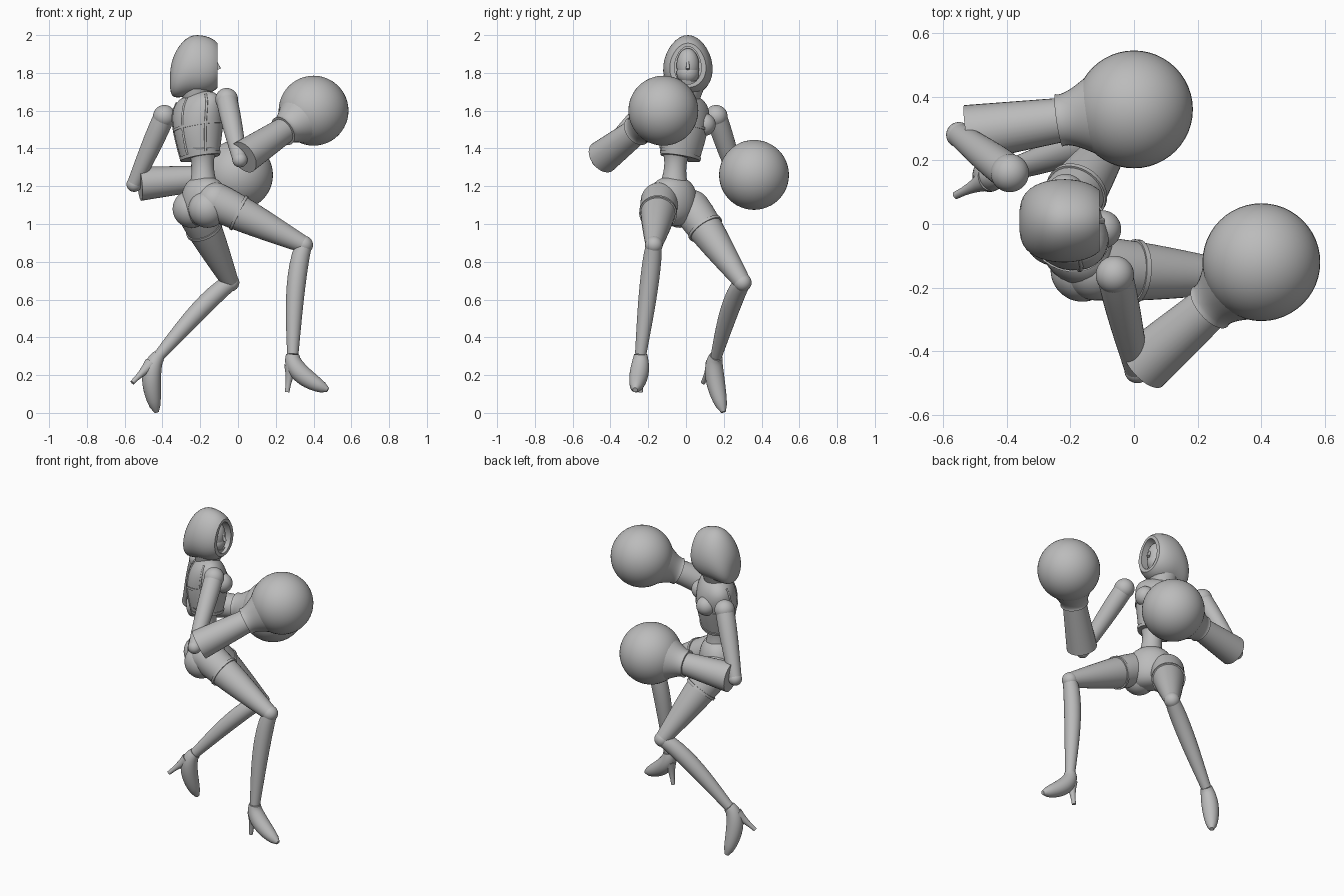
import bpy, bmesh
from math import sin, cos, pi, radians
from mathutils import Vector

if "Cube" in bpy.data.objects:
    bpy.data.objects.remove(bpy.data.objects["Cube"])

grey = bpy.data.materials.new("plain grey")
grey.use_nodes = True
grey.diffuse_color = (.5, .5, .5, 1)
grey.node_tree.nodes["Principled BSDF"].inputs["Base Color"].default_value = grey.diffuse_color

LEFTWARD = Vector((0, 1, 0))
UPWARD = Vector((0, 0, 1))


def finish(name, bm):
    bmesh.ops.recalc_face_normals(bm, faces=bm.faces)
    mesh = bpy.data.meshes.new(name)
    bm.to_mesh(mesh)
    bm.free()
    mesh.materials.append(grey)
    mesh.shade_smooth()
    mesh.set_sharp_from_angle(angle=radians(40))
    part = bpy.data.objects.new(name, mesh)
    bpy.context.collection.objects.link(part)


def steps(count, start=0, end=1):
    return [start + (end - start) * i / count for i in range(count + 1)]


def ring(centre, across, along, width, depth, taper=0):
    """Elliptical cross-section; taper narrows its far end."""
    return [centre + across * (width * cos(angle) * (1 - taper * sin(angle)))
            + along * (depth * sin(angle)) for angle in steps(32, 0, 2 * pi)[:-1]]


def skin(name, rings):
    """Capped surface through a list of cross-sections."""
    bm = bmesh.new()
    rows = [[bm.verts.new(point) for point in section] for section in rings]
    for lower, upper in zip(rows, rows[1:]):
        for i in range(len(lower)):
            bm.faces.new((lower[i - 1], lower[i], upper[i], upper[i - 1]))
    bm.faces.new(rows[0])
    bm.faces.new(rows[-1])
    finish(name, bm)


def tube(name, points, radii, reference=LEFTWARD):
    """Round sections set square to the path, which may repeat a point."""
    sections = []
    last = len(points) - 1
    for i, (point, radius) in enumerate(zip(points, radii)):
        heading = (points[min(i + 1, last)] - points[max(i - 1, 0)]).normalized()
        across = (reference - heading * reference.dot(heading)).normalized()
        sections.append(ring(point, across, heading.cross(across), radius, radius))
    skin(name, sections)


def limb(name, start, end, thick, thin, bulge=0, bow=Vector()):
    """Tapered segment that swells and bows towards its upper half."""
    swell = [sin(pi * t ** .7) for t in steps(10)]
    tube(name, [start.lerp(end, t) + bow * s for t, s in zip(steps(10), swell)],
         [thick + (thin - thick) * t + bulge * s for t, s in zip(steps(10), swell)])


def ball(name, centre, radius, height=1):
    bm = bmesh.new()
    bmesh.ops.create_uvsphere(bm, u_segments=48, v_segments=24, radius=radius)
    bmesh.ops.scale(bm, vec=(1, 1, height), verts=bm.verts)
    bmesh.ops.translate(bm, vec=centre, verts=bm.verts)
    finish(name, bm)


# Chest: flares from the ribs to the shoulders, then domes over to the neck
chest_side = Vector((.7, -.7, .2)).normalized()
chest_front = Vector((.7, .7, 0)).normalized()
ribs = Vector((-.2, -.03, 1.35))
collar = Vector((-.22, 0, 1.7))


def chest_point(t, angle, grow=0):
    dome = (1 - t ** 8) ** .5
    width = (.11 + .07 * t) * dome + grow
    depth = (.09 + .03 * sin(pi * t)) * dome + grow
    return (ribs.lerp(collar, t) + chest_side * (width * cos(angle))
            + chest_front * (depth * sin(angle)))


def chest_shell(name, levels, grow=0):
    turn = steps(40, 0, 2 * pi)[:-1]
    skin(name, [[chest_point(t, angle, grow) for angle in turn] for t in levels])


def chest_seam(name, angle):
    levels = steps(8, 0, .9)
    tube(name, [chest_point(t, angle) for t in levels], [.006] * len(levels))


chest_shell("chest", steps(16, 0, .99))
chest_shell("chest_hem", (0, .05), .006)
chest_shell("chest_band", (.45, .49), .005)
chest_seam("back_seam", -pi / 2)
for name, sign in (("right", 1), ("left", -1)):
    chest_seam(name + "_back_strap", -pi / 2 + sign)
    ball(name + "_bust", chest_point(.55, pi / 2 - sign * .7, -.02), .06)

# Waist and pelvis
navel = Vector((-.19, -.05, 1.4))
hips = Vector((-.18, -.07, 1.12))
limb("waist", navel, hips, .09, .1, -.035)
hip_side = Vector((.6, -.8, 0))
hip_front = Vector((.8, .6, 0))
pelvis = []
for angle in steps(14, .1, pi - .1):
    fullness = sin(angle) ** .7
    pelvis.append(ring(hips + UPWARD * (.13 * cos(angle)), hip_side, hip_front,
                       .14 * fullness, .11 * fullness))
skin("pelvis", pelvis)
for name, sign in (("right", 1), ("left", -1)):
    ball(name + "_buttock", hips + hip_side * (sign * .07) - hip_front * .03 - UPWARD * .04, .1)

# Neck, face and hood, turned sideways to look along +x
head = Vector((-.22, .01, 1.84))
limb("neck", collar, head, .05, .05)
hood = []
for angle in steps(16, .12, 2.5):
    fullness = sin(angle) ** .6
    drop = .08 * max(0, cos(angle)) ** 2
    centre = head - Vector((.14 * cos(angle), 0, drop))
    hood.append(ring(centre, LEFTWARD, UPWARD, .13 * fullness, .16 * fullness, .13))
for inset in (0, .08):
    hood.append(ring(centre - Vector((inset, 0, 0)), LEFTWARD, UPWARD, .07, .1, .13))
skin("hood", hood)
limb("hood_collar", head - UPWARD * .08, collar - UPWARD * .04, .1, .07)
face = head + Vector((.05, 0, 0))
ball("face", face, .06, 1.5)
ball("face_mask", face - UPWARD * .04, .06)
limb("nose", face + Vector((.05, 0, .03)), face + Vector((.07, 0, -.02)), .005, .01)


# Arms: shoulder, upper arm, open forearm sleeve and round glove
def arm(side, shoulder, elbow, fist):
    shoulder, elbow, fist = map(Vector, (shoulder, elbow, fist))
    ball(side + "_shoulder", shoulder, .06)
    limb(side + "_upper_arm", shoulder, elbow, .055, .038, .005)
    ball(side + "_elbow", elbow, .04)
    heading = (fist - elbow).normalized()
    hollow = elbow + heading * .08
    opening = elbow + heading * .03
    wrist = fist - heading * .24
    knuckle = fist - heading * .14
    tube(side + "_sleeve", [hollow, opening, opening, wrist], [.05, .08, .09, .07])
    limb(side + "_glove_cuff", wrist, knuckle, .083, .12, -.01)
    ball(side + "_glove", fist, .185)


arm("right", (-.06, -.16, 1.66), (.01, -.46, 1.34), (.4, -.12, 1.6))
arm("left", (-.39, .16, 1.57), (-.55, .28, 1.21), (0, .36, 1.26))


# Legs: thigh, knee, calf and high-heeled boot
def leg(side, hip, knee, ankle, toe, heel):
    hip, knee, ankle, toe, heel = map(Vector, (hip, knee, ankle, toe, heel))
    ball(side + "_hip", hip, .1)
    limb(side + "_thigh", hip, knee, .1, .045, .008)
    limb(side + "_thigh_band", hip.lerp(knee, .25), hip.lerp(knee, .28), .1, .1)
    ball(side + "_knee", knee, .047)
    shin = (ankle - knee).normalized()
    behind = hip - knee
    behind = (behind - shin * behind.dot(shin)).normalized()
    limb(side + "_calf", knee, ankle, .042, .03, .012, behind * .02)
    forward = toe - ankle
    down = heel - ankle
    across = forward.cross(down)
    path = steps(14, 0, .99)
    tube(side + "_boot", [ankle + down * (t - t * t) + forward * t * t for t in path],
         [(.035 + .015 * sin(pi * t)) * (1 - t ** 8) ** .4 for t in path], across)
    tube(side + "_heel", [ankle + down * t for t in steps(4, .3)],
         [.012 + .025 * (1 - t) ** 2 for t in steps(4)], across)


leg("right", (-.12, -.14, 1.12), (.35, -.17, .89), (.29, -.24, .31),
    (.48, -.27, .12), (.26, -.24, .11))
leg("left", (-.23, .03, 1.08), (-.04, .3, .69), (-.42, .16, .3),
    (-.43, .2, 0), (-.56, .09, .16))
